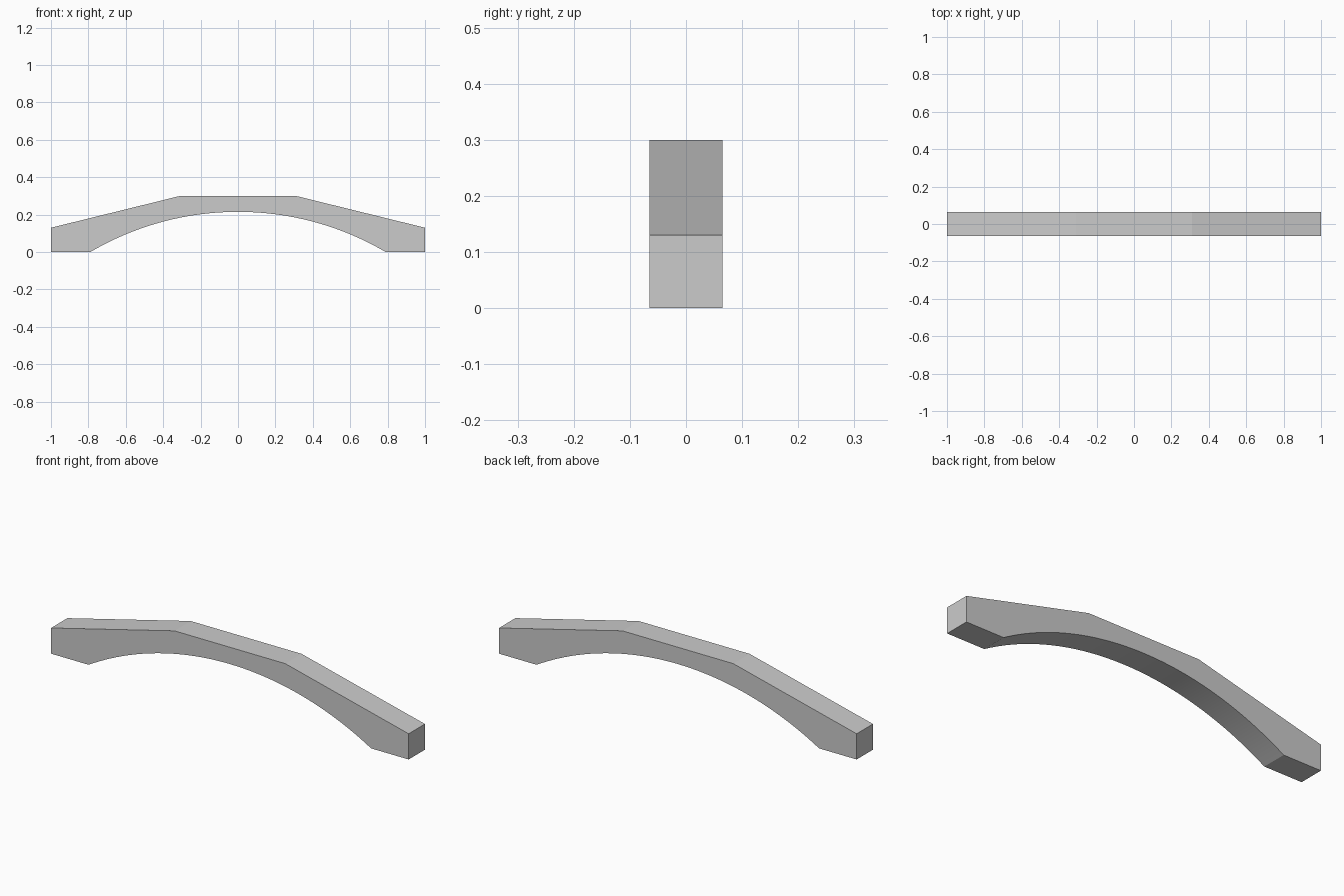
import bpy
import bmesh
import math

cube = bpy.data.objects.get("Cube")
if cube:
    bpy.data.objects.remove(cube, do_unlink=True)

HALF_SPAN = 0.79     # half width of the opening
RISE = 0.215         # height of the opening
HALF_DEPTH = 0.065
SEGMENTS = 48

# Plain grey material
grey = bpy.data.materials.new("plain_grey")
grey.use_nodes = True
colour = (0.6, 0.6, 0.6, 1)
grey.diffuse_color = colour
grey.node_tree.nodes["Principled BSDF"].inputs["Base Color"].default_value = colour

# Outline: faceted top, upright ends and flat feet
outline = [(-HALF_SPAN, 0), (-1, 0), (-1, 0.13), (-0.31, 0.3),
           (0.31, 0.3), (1, 0.13), (1, 0), (HALF_SPAN, 0)]

# Circular underside, from the left foot back to the right foot
radius = (HALF_SPAN ** 2 + RISE ** 2) / (2 * RISE)
sweep = math.asin(HALF_SPAN / radius)
for i in range(1, SEGMENTS):
    a = sweep * (1 - 2 * i / SEGMENTS)
    outline.append((radius * math.sin(a), radius * math.cos(a) - radius + RISE))

# Extrude the outline through the depth
bm = bmesh.new()
front = bm.faces.new([bm.verts.new((x, -HALF_DEPTH, z)) for x, z in outline])
back = bmesh.ops.extrude_face_region(bm, geom=[front], use_keep_orig=True)
moved = [v for v in back["geom"] if isinstance(v, bmesh.types.BMVert)]
bmesh.ops.translate(bm, verts=moved, vec=(0, 2 * HALF_DEPTH, 0))
bmesh.ops.recalc_face_normals(bm, faces=bm.faces)

mesh = bpy.data.meshes.new("arched_beam")
bm.to_mesh(mesh)
bm.free()
mesh.materials.append(grey)
beam = bpy.data.objects.new("arched_beam", mesh)
bpy.context.collection.objects.link(beam)

# Smooth only the curved underside
bpy.ops.object.select_all(action='DESELECT')
beam.select_set(True)
bpy.context.view_layer.objects.active = beam
bpy.ops.object.shade_smooth_by_angle(angle=math.radians(10))
